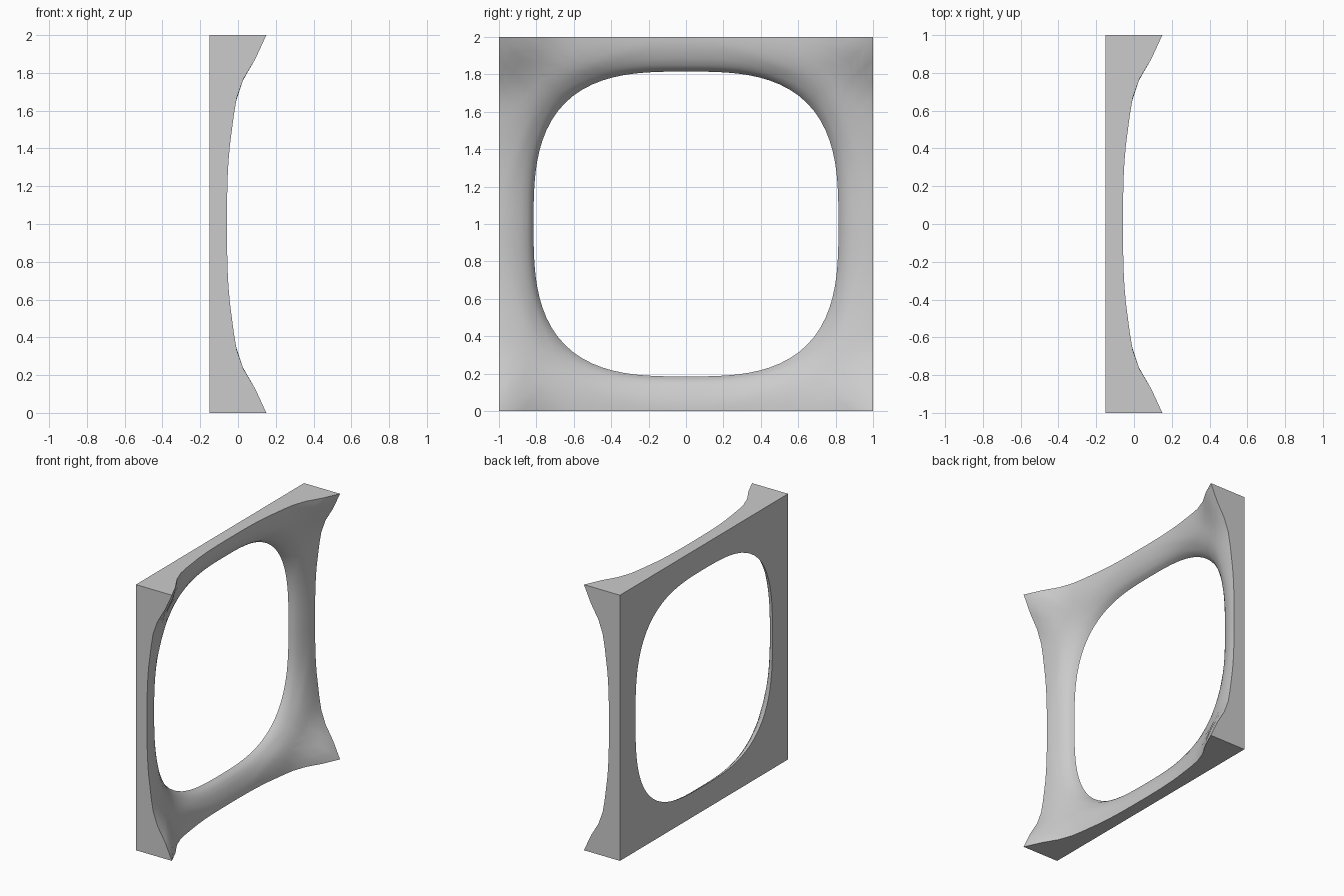
import bpy, bmesh, math

cube = bpy.data.objects.get("Cube")
if cube:
    bpy.data.objects.remove(cube, do_unlink=True)

BACK = -0.15       # flat rear plane
AXIS = 0.815       # opening half-width on its axes
SEGMENTS = 96      # steps around the frame
RINGS = 12         # steps from opening to outer edge

# Depth of the curved front against the saddle field value
DEPTHS = [(0, 0.15), (0.037, 0.115), (0.169, 0.06), (0.42, 0), (0.661, -0.032),
          (0.8, -0.058), (0.9, -0.09), (0.96, -0.115), (1, BACK)]


def falloff(t):
    """One-axis part of the saddle field, level at the outer edge."""
    t = abs(t)
    if t < AXIS:
        return 0.8 - 0.6 * (t / AXIS) ** 3
    return 0.2 * ((1 - t) / (1 - AXIS)) ** 2


def depth(y, z):
    g = min(max(falloff(y) + falloff(z), 0), 1)
    for (g0, x0), (g1, x1) in zip(DEPTHS, DEPTHS[1:]):
        if g <= g1:
            return x0 + (x1 - x0) * (g - g0) / (g1 - g0)
    return BACK


# Rings of the curved front, from the rounded-square opening outwards
bm = bmesh.new()
rings = [[] for _ in range(RINGS + 1)]
back_outer = []
for i in range(SEGMENTS):
    a = 2 * math.pi * i / SEGMENTS
    c, s = math.cos(a), math.sin(a)
    inner = AXIS / (abs(c) ** 3 + abs(s) ** 3) ** (1 / 3)
    outer = 1 / max(abs(c), abs(s))
    for j, ring in enumerate(rings):
        r = inner + (outer - inner) * (j / RINGS) ** 1.5
        y, z = r * c, r * s
        x = BACK if j == 0 else depth(y, z)
        ring.append(bm.verts.new((x, y, z + 1)))
    back_outer.append(bm.verts.new((BACK, outer * c, outer * s + 1)))

# Front skin, straight outer sides, then flat back
loops = rings + [back_outer, rings[0]]
for lo, hi in zip(loops, loops[1:]):
    for i in range(SEGMENTS):
        k = (i + 1) % SEGMENTS
        bm.faces.new((lo[i], hi[i], hi[k], lo[k]))
bmesh.ops.recalc_face_normals(bm, faces=bm.faces)

mesh = bpy.data.meshes.new("curved_frame")
bm.to_mesh(mesh)
bm.free()
frame = bpy.data.objects.new("curved_frame", mesh)
bpy.context.collection.objects.link(frame)

# Plain grey finish
grey = bpy.data.materials.new("plain_grey")
grey.use_nodes = True
colour = (0.6, 0.6, 0.6, 1)
grey.diffuse_color = colour
grey.node_tree.nodes["Principled BSDF"].inputs["Base Color"].default_value = colour
mesh.materials.append(grey)

# Smooth curves, crisp edges
bpy.ops.object.select_all(action='DESELECT')
frame.select_set(True)
bpy.context.view_layer.objects.active = frame
bpy.ops.object.shade_smooth_by_angle(angle=math.radians(30))
